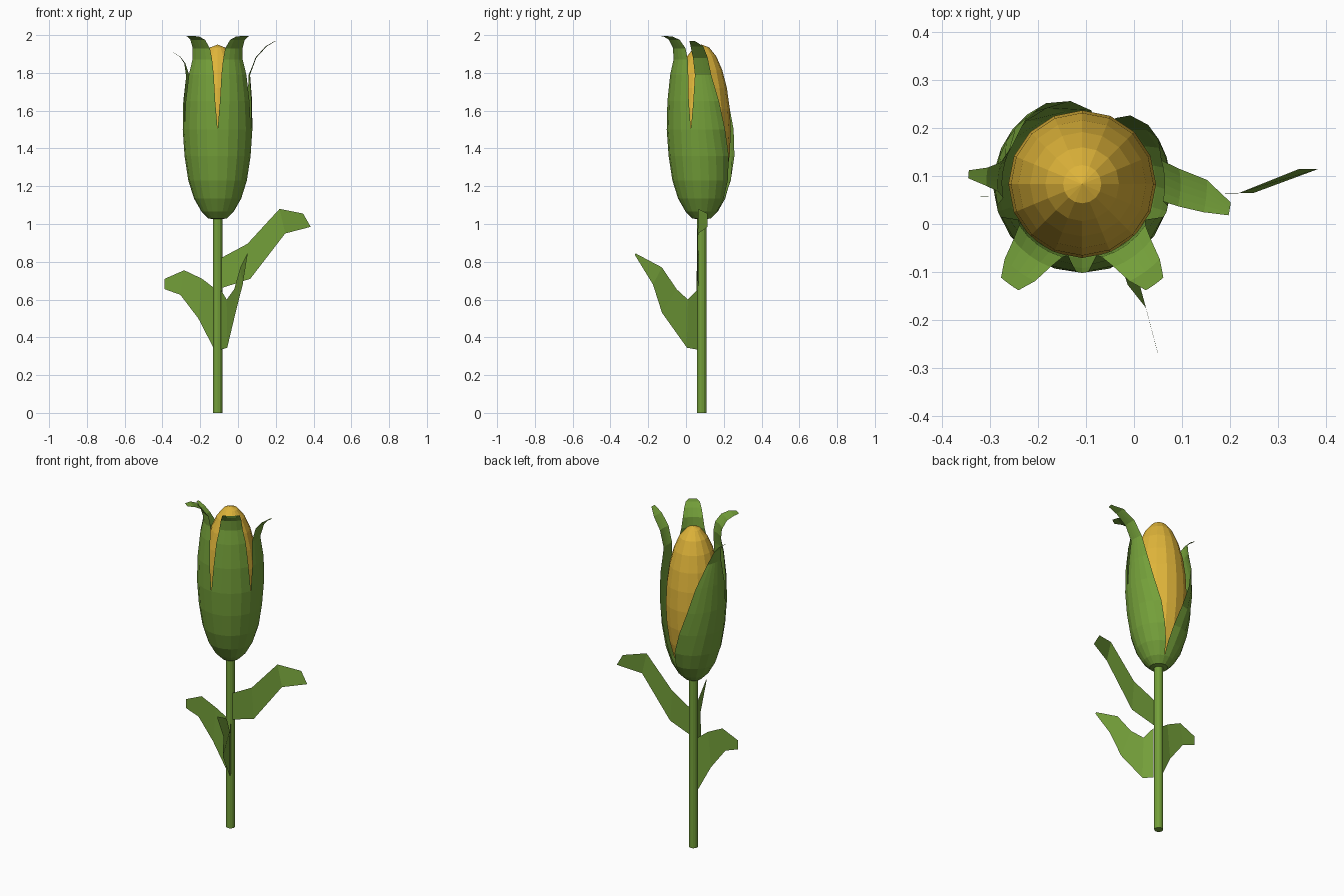
import bpy, math

if "Cube" in bpy.data.objects:
    bpy.data.objects.remove(bpy.data.objects["Cube"])

CX, CY = -0.108, 0.083   # plant axis


def material(name, rgb):
    m = bpy.data.materials.new(name)
    m.diffuse_color = (*rgb, 1)
    m.use_nodes = True
    m.node_tree.nodes["Principled BSDF"].inputs["Base Color"].default_value = m.diffuse_color
    return m


green = material("leaf green", (0.175, 0.35, 0.042))
yellow = material("corn yellow", (0.74, 0.46, 0.042))


def grid_object(name, rows, mat):
    """Skin equal-length rows of points with quads."""
    n = len(rows[0])
    verts = [p for row in rows for p in row]
    faces = [(i * n + j, i * n + j + 1, (i + 1) * n + j + 1, (i + 1) * n + j)
             for i in range(len(rows) - 1) for j in range(n - 1)]
    me = bpy.data.meshes.new(name)
    me.from_pydata(verts, [], faces)
    me.materials.append(mat)
    ob = bpy.data.objects.new(name, me)
    bpy.context.collection.objects.link(ob)
    return ob


def husk_leaf(name, cols, rows):
    """Rows are (radius, height, start angle, end angle) around the axis."""
    pts = []
    for r, z, a0, a1 in rows:
        angles = [math.radians(a0 + (a1 - a0) * j / cols) for j in range(cols + 1)]
        pts.append([(CX + r * math.cos(a), CY + r * math.sin(a), z) for a in angles])
    grid_object(name, pts, green)


# Stem
bpy.ops.mesh.primitive_cylinder_add(vertices=12, radius=0.025, depth=1.06,
                                    location=(CX, CY, 0.53))
stem = bpy.context.object
stem.name = "stem"
stem.data.materials.append(green)

# Cob
bpy.ops.mesh.primitive_uv_sphere_add(segments=16, ring_count=12, radius=1,
                                     location=(CX, CY, 1.49))
cob = bpy.context.object
cob.name = "cob"
cob.scale = (0.154, 0.154, 0.46)
cob.data.materials.append(yellow)

# Lower husk profile shared by all husk leaves
base = [(0.02, 1.025), (0.05, 1.03), (0.085, 1.065), (0.125, 1.135),
        (0.155, 1.23), (0.175, 1.36), (0.185, 1.5)]

# Two front husk leaves with outward curling tips
front_top = [(0.182, 1.65, 32), (0.168, 1.79, 29), (0.152, 1.87, 25),
             (0.157, 1.93, 21), (0.185, 1.975, 15), (0.225, 1.993, 10),
             (0.258, 1.995, 5)]
for name, c in (("front_left_husk", -126), ("front_right_husk", -54)):
    rows = [(r, z, c - 36, c + 36) for r, z in base]
    rows += [(r, z, c - h, c + h) for r, z, h in front_top]
    husk_leaf(name, 4, rows)

# Two back husk leaves, cut away to show the cob
right_edge = [73, 73, 72, 69, 63, 55, 42]
husk_leaf("back_right_husk", 5,
          [(r, z, -18, a) for (r, z), a in zip(base, right_edge)] +
          [(0.183, 1.65, -14, 30), (0.172, 1.79, -12, 17), (0.205, 1.88, -13, 9),
           (0.26, 1.94, -13, 2), (0.312, 1.97, -12, -7)])
left_edge = [73, 73, 72, 75, 83, 98, 114]
husk_leaf("back_left_husk", 6,
          [(r, z, a, 198) for (r, z), a in zip(base, left_edge)] +
          [(0.182, 1.65, 129, 194), (0.167, 1.78, 152, 190), (0.176, 1.85, 165, 185),
           (0.2, 1.885, 170, 181), (0.238, 1.91, 173, 177)])

# Stem leaves: pairs of (upper edge point, lower edge point)
grid_object("right_stem_leaf", [
    [(-0.09, 0.07, 0.82), (-0.09, 0.07, 0.66)],
    [(0.05, 0.06, 0.895), (0.065, 0.06, 0.71)],
    [(0.22, 0.065, 1.08), (0.25, 0.065, 0.95)],
    [(0.345, 0.115, 1.055), (0.385, 0.115, 0.985)]], green)
grid_object("left_stem_leaf", [
    [(-0.125, 0.075, 0.66), (-0.125, 0.075, 0.335)],
    [(-0.19, 0.06, 0.71), (-0.21, 0.06, 0.50)],
    [(-0.285, 0.057, 0.755), (-0.305, 0.057, 0.625)],
    [(-0.388, 0.056, 0.71), (-0.388, 0.056, 0.655)]], green)
grid_object("front_stem_leaf", [
    [(-0.09, 0.06, 0.65), (-0.09, 0.06, 0.335)],
    [(-0.06, 0.01, 0.60), (-0.057, 0.005, 0.345)],
    [(-0.02, -0.05, 0.655), (-0.013, -0.127, 0.53)],
    [(0.012, -0.127, 0.77), (0.025, -0.175, 0.68)],
    [(0.049, -0.268, 0.845), (0.05, -0.27, 0.835)]], green)
